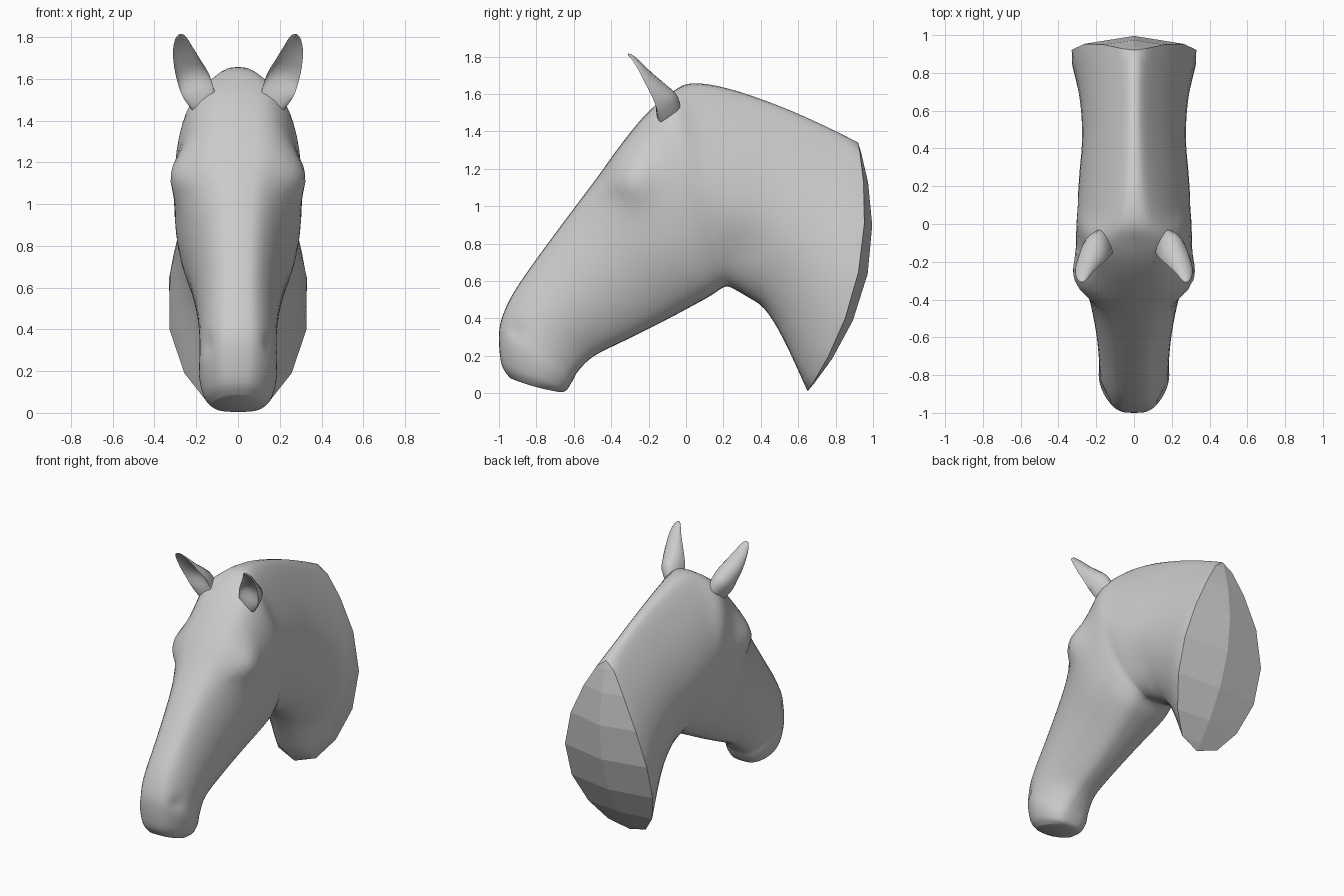
import bpy, math
from mathutils import Vector

if "Cube" in bpy.data.objects:
    bpy.data.objects.remove(bpy.data.objects["Cube"])

# Rings along head and neck:
# top y, top z, bottom y, bottom z, half widths low / mid / top, backward bulge
RINGS = [
    (-.94, .08, -.67, .005, .10, .12, .09, -.008),
    (-.985, .15, -.64, .015, .14, .16, .12, 0),
    (-1.0, .29, -.61, .06, .16, .185, .14, 0),
    (-.985, .40, -.575, .12, .15, .185, .15, 0),
    (-.92, .54, -.49, .20, .13, .185, .15, 0),
    (-.79, .73, -.32, .285, .15, .20, .16, 0),
    (-.62, .96, -.12, .385, .19, .235, .19, 0),
    (-.47, 1.16, .04, .47, .235, .28, .24, 0),
    (-.37, 1.30, .13, .52, .26, .30, .29, 0),
    (-.23, 1.475, .19, .56, .26, .305, .29, 0),
    (-.10, 1.59, .22, .57, .25, .30, .29, 0),
    (.02, 1.655, .25, .56, .24, .295, .17, 0),
    (.22, 1.63, .32, .52, .23, .285, .12, 0),
    (.50, 1.535, .42, .45, .23, .27, .10, .02),
    (.75, 1.425, .52, .29, .23, .285, .10, .06),
    (.92, 1.34, .65, .01, .30, .33, .12, .14),
]
# Local bumps and dents on the sides: y, z, radius, sideways shift
FEATURES = [(-.30, 1.15, .13, .06), (-.38, 1.06, .035, -.012), (-.38, 1.11, .04, .012),
            (-.91, .33, .045, -.015), (.32, .78, .12, -.015)]
HALF = 24
STEPS = 4


def make(name, verts, faces, smooth=True):
    mesh = bpy.data.meshes.new(name)
    mesh.from_pydata(verts, [], faces)
    obj = bpy.data.objects.new(name, mesh)
    bpy.context.collection.objects.link(obj)
    bpy.ops.object.select_all(action='DESELECT')
    obj.select_set(True)
    bpy.context.view_layer.objects.active = obj
    bpy.ops.object.mode_set(mode='EDIT')
    bpy.ops.mesh.select_all(action='SELECT')
    bpy.ops.mesh.normals_make_consistent(inside=False)
    bpy.ops.object.mode_set(mode='OBJECT')
    if smooth:
        bpy.ops.object.shade_smooth_by_angle(angle=math.radians(50))
    return obj


def spline(rows, steps):
    out = []
    for i in range(len(rows) - 1):
        a, b, c, d = (rows[max(i - 1, 0)], rows[i], rows[i + 1],
                      rows[min(i + 2, len(rows) - 1)])
        for k in range(steps):
            t = k / steps
            out.append([.5 * (2 * q + (r - p) * t + (2 * p - 5 * q + 4 * r - s) * t * t
                              + (3 * q - p - 3 * r + s) * t ** 3)
                        for p, q, r, s in zip(a, b, c, d)])
    return out + [list(rows[-1])]


def loft(rings):
    n = len(rings[0])
    faces = [(i * n + j, i * n + (j + 1) % n, (i + 1) * n + (j + 1) % n, (i + 1) * n + j)
             for i in range(len(rings) - 1) for j in range(n)]
    return [p for r in rings for p in r], faces


def section(row, power, extra=0):
    """Right half of a cross-section, bottom to top."""
    yt, zt, yb, zb, lo, mid, hi, bulge = row
    dy, dz = yt - yb, zt - zb
    ln = math.hypot(dy, dz)
    pts = []
    for i in range(HALF + 1):
        a = -math.pi / 2 + math.pi * i / HALF
        s, c = (1 + math.sin(a)) / 2, max(math.cos(a), 0)
        if i in (0, HALF):
            c = 0
        w = lo * (1 - s) * (1 - 2 * s) + 4 * mid * s * (1 - s) + hi * s * (2 * s - 1)
        off = (bulge + extra) * c * c / ln
        y, z = yb + s * dy + off * dz, zb + s * dz - off * dy
        x = w * c ** power
        for fy, fz, r, dx in FEATURES:
            x += dx * math.exp(-((y - fy) ** 2 + (z - fz) ** 2) / (r * r)) * min(1, c * 1.5)
        pts.append((x, y, z))
    return pts


# Head and neck skin; its last ring is straightened to meet the faceted cut
rings = []
rows = spline(RINGS, STEPS)
for i, row in enumerate(rows):
    power = .56 + .19 * min(1, max(0, (i / STEPS - 10) / 3))
    half = section(row, power)
    if i == len(rows) - 1:
        for k in range(HALF):
            p, q = Vector(half[k // 3 * 3]), Vector(half[k // 3 * 3 + 3])
            half[k] = tuple(p.lerp(q, k % 3 / 3))
    rings.append(half + [(-x, y, z) for x, y, z in half[-2:0:-1]])
verts, faces = loft(rings)
faces.append(tuple(range(2 * HALF)))
make("head_and_neck", verts, faces)

# Faceted, slightly domed cut at the back of the neck
rim = section(RINGS[-1], .75)[::3]
mid = section(RINGS[-1], .75, .05)[::3]
n = len(rim)
verts = rim + [(0, y, z) for x, y, z in mid] + [(-x, y, z) for x, y, z in rim]
faces = [(k * n + j, k * n + j + 1, (k + 1) * n + j + 1, (k + 1) * n + j)
         for k in range(2) for j in range(n - 1)]
make("neck_cut", verts, faces, smooth=False)

# Cupped ears: centre x, y, z, half width, depth, hollow
EAR = [(.12, -.10, 1.40, .05, .10, -.3), (.185, -.15, 1.52, .075, .125, -.1),
       (.213, -.18, 1.60, .078, .09, .35), (.243, -.22, 1.675, .065, .055, .5),
       (.266, -.258, 1.745, .047, .03, .4), (.275, -.293, 1.795, .027, .015, 0),
       (.277, -.308, 1.812, .008, .005, -1)]
direction = Vector((.08, -.19, .30)).normalized()
across = Vector((.92, .05, -.3))
across = (across - direction * across.dot(direction)).normalized()
back = direction.cross(across)
if back.y < 0:
    back = -back
rings = []
for x, y, z, w, d, hollow in spline(EAR, 3):
    ring = []
    for k in range(20):
        a = 2 * math.pi * k / 20
        s = math.sin(a)
        depth = d * s if s >= 0 else -d * s * hollow
        ring.append(Vector((x, y, z)) + across * w * math.cos(a) + back * depth)
    rings.append(ring)
verts, faces = loft(rings)
faces += [tuple(range(20)), tuple(range(len(verts) - 20, len(verts)))]
ear = make("ears", verts, faces)
ear.modifiers.new("mirror", 'MIRROR')
